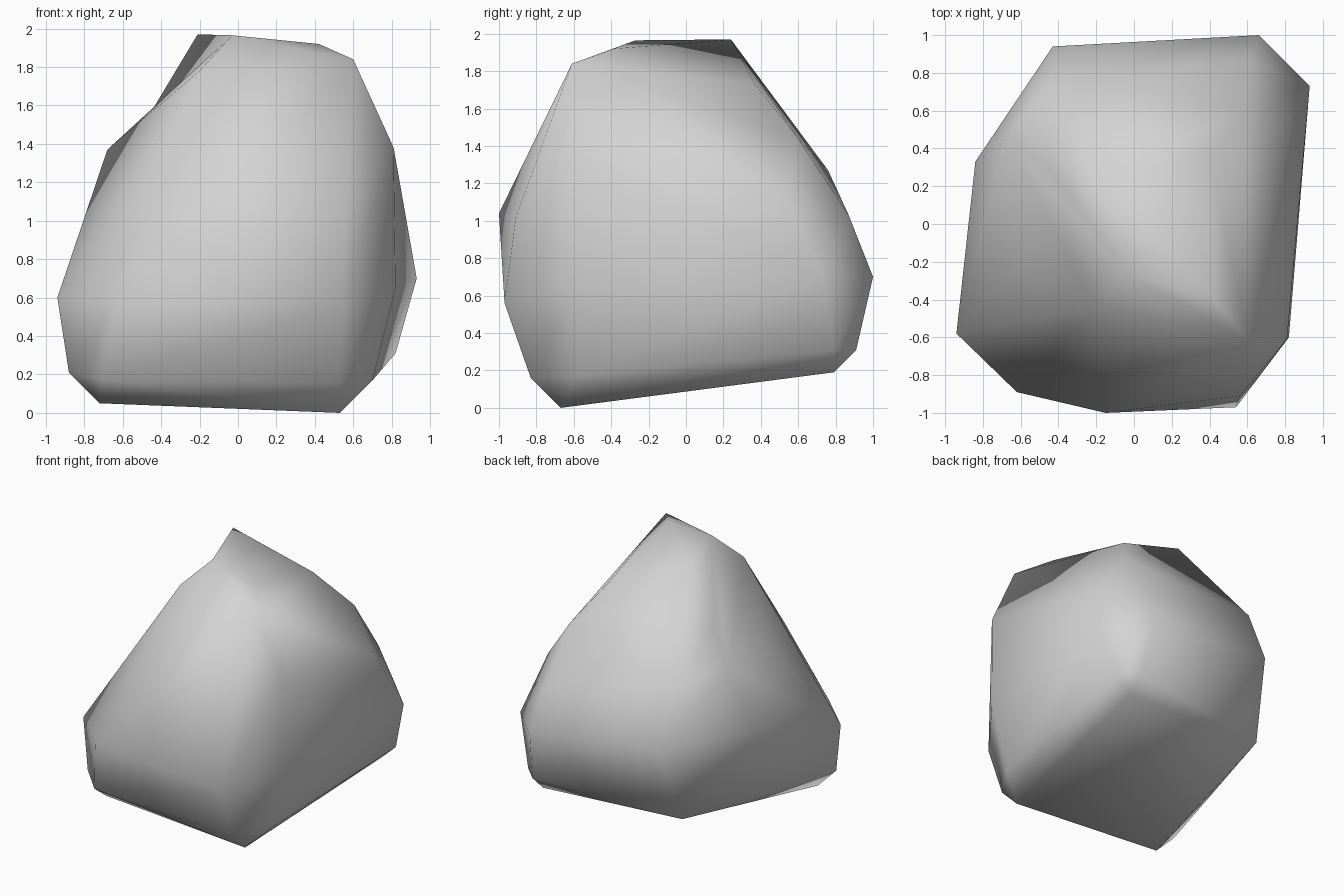
import bpy
import bmesh
from mathutils import Vector

default_cube = bpy.data.objects.get("Cube")
if default_cube:
    bpy.data.objects.remove(default_cube, do_unlink=True)


def flat_material(name, colour):
    material = bpy.data.materials.new(name)
    material.use_nodes = True
    material.diffuse_color = colour
    shader = material.node_tree.nodes["Principled BSDF"]
    shader.inputs["Base Color"].default_value = colour
    shader.inputs["Roughness"].default_value = 0.9
    return material


# Corner points of the boulder, layer by layer
peak, brow = (-.21, .24, 1.97), (-.2, -.43, 1.78)
left_knob, hollow = (-.68, .44, 1.37), (-.45, .3, 1.57)
crown = [peak, brow, (-.03, -.27, 1.965), (.42, -.39, 1.92),
         (.6, -.61, 1.84), (.4, .365, 1.735)]
shoulder = [left_knob, (-.6, -.2, 1.26), (-.43, .76, 1.27), (.59, .6, 1.44),
            (.81, -.61, 1.38), (.82, .54, 1.12), (.61, .87, 1.03),
            (.56, -.91, 1.02), (-.15, -1, 1.04)]
girdle = [(-.43, .94, .84), (-.84, .33, .88), (-.94, -.58, .6),
          (-.62, -.89, .59), (.54, -.97, .56), (.82, -.6, .65),
          (.93, .73, .7), (.66, 1, .7)]
foot = [(-.5, .76, .25), (-.88, -.61, .21), (-.71, -.77, .17),
        (.53, -.83, .16), (.7, -.58, .17), (.82, .79, .31), (.7, .91, .31)]
base = [(.53, -.67, 0), (-.72, -.61, .05), (.69, .79, .19)]


def wrap_points(bm, points):
    """Skin a closed faceted surface around the points."""
    for point in points:
        bm.verts.new(point)
    skin = bmesh.ops.convex_hull(bm, input=bm.verts[:], use_existing_faces=False)
    loose = {item for item in skin["geom_interior"] + skin["geom_unused"]
             if isinstance(item, bmesh.types.BMVert)}
    bmesh.ops.delete(bm, geom=list(loose), context="VERTS")


def edge_between(bm, *ends):
    """Edge joining the vertices nearest to two points."""
    return bm.edges.get([min(bm.verts, key=lambda v: (v.co - Vector(end)).length)
                         for end in ends])


bm = bmesh.new()
wrap_points(bm, crown + shoulder + girdle + foot + base)

# Sink a shallow hollow beside the peak
ridge = edge_between(bm, peak, left_knob)
if ridge:
    cut = bmesh.ops.subdivide_edges(bm, edges=[ridge], cuts=1)
    for item in cut["geom_inner"]:
        if isinstance(item, bmesh.types.BMVert):
            item.co = hollow

# Run the hollow up to the crown behind the brow
rim = edge_between(bm, peak, brow)
if rim:
    bmesh.ops.rotate_edges(bm, edges=[rim], use_ccw=False)

bmesh.ops.recalc_face_normals(bm, faces=bm.faces[:])
for face in bm.faces:
    face.smooth = True

# Finished boulder
mesh = bpy.data.meshes.new("boulder")
bm.to_mesh(mesh)
bm.free()
mesh.materials.append(flat_material("stone grey", (.66, .66, .66, 1)))
boulder = bpy.data.objects.new("boulder", mesh)
bpy.context.collection.objects.link(boulder)
